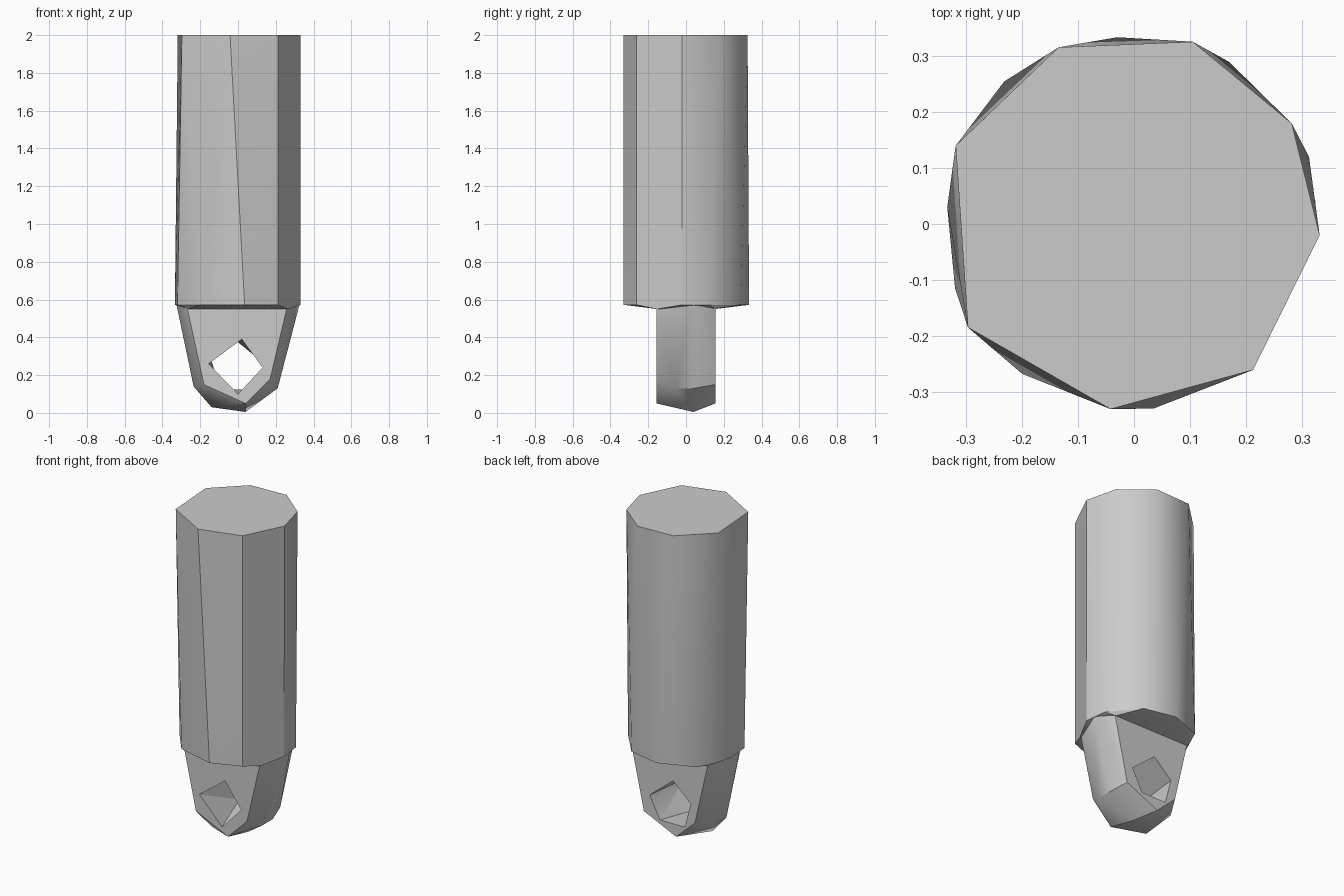
import bpy
import bmesh

if "Cube" in bpy.data.objects:
    bpy.data.objects.remove(bpy.data.objects["Cube"], do_unlink=True)

grey = bpy.data.materials.new("plain grey")
grey.use_nodes = True
colour = (0.6, 0.6, 0.6, 1)
grey.diffuse_color = colour
grey.node_tree.nodes["Principled BSDF"].inputs["Base Color"].default_value = colour


def hull_object(name, points):
    """Make a convex solid around the points, with flat areas merged."""
    bm = bmesh.new()
    for p in points:
        bm.verts.new(p)
    res = bmesh.ops.convex_hull(bm, input=bm.verts)
    inner = {g for g in res["geom_interior"] + res["geom_unused"]
             if isinstance(g, bmesh.types.BMVert)}
    bmesh.ops.delete(bm, geom=list(inner), context="VERTS")
    bmesh.ops.dissolve_limit(bm, angle_limit=0.01, verts=bm.verts, edges=bm.edges)
    bmesh.ops.recalc_face_normals(bm, faces=bm.faces)
    mesh = bpy.data.meshes.new(name)
    bm.to_mesh(mesh)
    bm.free()
    mesh.materials.append(grey)
    obj = bpy.data.objects.new(name, mesh)
    bpy.context.collection.objects.link(obj)
    return obj


def at_z(ring, z):
    return [(x, y, z) for x, y in ring]


def at_y(ring, y):
    return [(x, y, z) for x, z in ring]


# Rod: eight-sided top, more finely faceted lower end, shallow shoulder below
top_ring = [(0.332, -0.02), (0.282, 0.18), (0.105, 0.326), (-0.135, 0.316),
            (-0.319, 0.14), (-0.297, -0.185), (-0.042, -0.331), (0.213, -0.261)]
low_ring = [(0.33, -0.02), (0.313, 0.12), (0.17, 0.29), (-0.03, 0.334),
            (-0.232, 0.255), (-0.334, 0.03), (-0.32, -0.115), (-0.2, -0.268),
            (0.035, -0.33), (0.213, -0.261)]
shoulder = [(sx * 0.265, sy * 0.155) for sx in (-1, 1) for sy in (-1, 1)]
rod = hull_object("rod", at_z(top_ring, 2) + at_z(low_ring, 0.572)
                  + at_z(shoulder, 0.55))

# Tongue: flat cheeks front and back, crowned rim between them
front_cheek = [(-0.27, 0.56), (0.26, 0.56), (0.17, 0.18), (0.04, 0.05), (-0.18, 0.15)]
back_cheek = [(-0.26, 0.56), (0.27, 0.56), (0.18, 0.15), (-0.04, 0.05), (-0.17, 0.17)]
rim_front = [(-0.325, 0.57), (-0.235, 0.14), (-0.14, 0.03), (0.21, 0.13)]
rim_back = [(0.325, 0.57), (0.04, 0.005), (0.21, 0.13), (-0.235, 0.14)]
tongue = hull_object("tongue", at_y(front_cheek, -0.155) + at_y(back_cheek, 0.155)
                     + at_y(rim_front, -0.06) + at_y(rim_back, 0.04))

# Eye through the tongue
front_eye = [(-0.155, 0.26), (0.02, 0.39), (0.13, 0.24), (0.0, 0.1)]
back_eye = [(0.14, 0.26), (-0.02, 0.39), (-0.14, 0.28), (-0.1, 0.125), (0.07, 0.125)]
cutter = hull_object("eye_cutter", at_y(front_eye, -0.157) + at_y(back_eye, 0.157))
cutter.hide_render = True
cutter.hide_set(True)
cut = tongue.modifiers.new("eye", "BOOLEAN")
cut.operation = "DIFFERENCE"
cut.solver = "EXACT"
cut.object = cutter

# Bake the cut, drop the cutter, soften only the shallow edges
bpy.context.view_layer.update()
baked = bpy.data.meshes.new_from_object(
    tongue.evaluated_get(bpy.context.evaluated_depsgraph_get()))
tongue.modifiers.clear()
tongue.data = baked
bpy.data.objects.remove(cutter, do_unlink=True)
for obj in (rod, tongue):
    bpy.ops.object.select_all(action="DESELECT")
    obj.select_set(True)
    bpy.context.view_layer.objects.active = obj
    bpy.ops.object.shade_smooth_by_angle(angle=0.52)
